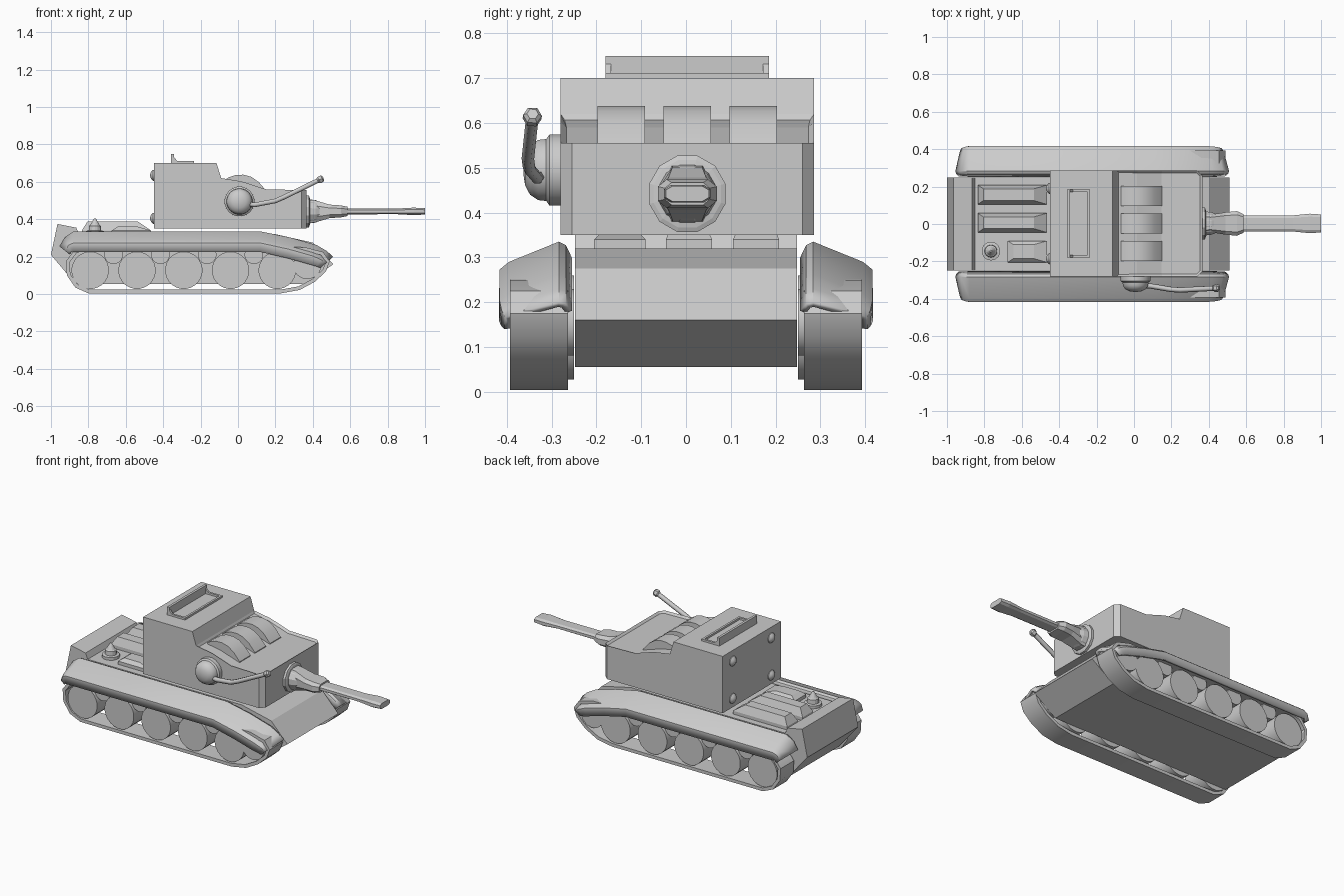
import bpy, bmesh, math
from mathutils import Vector, Matrix

if "Cube" in bpy.data.objects:
    bpy.data.objects.remove(bpy.data.objects["Cube"])


def finish(name, bm, mirror=False, smooth=False):
    bmesh.ops.recalc_face_normals(bm, faces=bm.faces)
    me = bpy.data.meshes.new(name)
    bm.to_mesh(me)
    bm.free()
    ob = bpy.data.objects.new(name, me)
    bpy.context.collection.objects.link(ob)
    if mirror:
        m = ob.modifiers.new("Mirror", 'MIRROR')
        m.use_axis = (False, True, False)
    if smooth:
        bpy.context.view_layer.objects.active = ob
        ob.select_set(True)
        bpy.ops.object.shade_smooth_by_angle(angle=math.radians(35))
        ob.select_set(False)
    return ob


def loft(bm, rings, closed=True, caps=True):
    vs = [[bm.verts.new(p) for p in r] for r in rings]
    n = len(vs[0])
    for a, b in zip(vs, vs[1:]):
        for i in range(n if closed else n - 1):
            j = (i + 1) % n
            bm.faces.new((a[i], a[j], b[j], b[i]))
    if caps:
        bm.faces.new(vs[0])
        bm.faces.new(vs[-1])


def prism(bm, pts, y0, y1):
    loft(bm, [[(x, y, z) for x, z in pts] for y in (y0, y1)])


def box(bm, x0, x1, y0, y1, z0, z1):
    prism(bm, [(x0, z0), (x1, z0), (x1, z1), (x0, z1)], y0, y1)


def lathe(bm, origin, axis, prof, n):
    # prof is a list of (distance along axis, radius)
    q = Vector((0, 0, 1)).rotation_difference(Vector(axis))
    ang = [2 * math.pi * (i + .5) / n for i in range(n)]
    loft(bm, [[Vector(origin) + q @ Vector((r * math.cos(a), r * math.sin(a), d)) for a in ang]
              for d, r in prof])


# hull
bm = bmesh.new()
prism(bm, [(-1, .21), (-.965, .375), (-.865, .355), (-.85, .32), (.2, .32), (.40, .275),
           (.51, .16), (.36, .055), (-.87, .055)], -.248, .248)
finish("hull", bm)

# track bands: outer loop with an inward offset loop
track = [(-.8, .004), (.23, .004), (.33, .022), (.41, .065), (.47, .12), (.49, .175), (.455, .225),
         (.36, .25), (-.8, .26), (-.875, .235), (-.92, .175), (-.915, .1), (-.87, .035)]
inner = []
for i, p in enumerate(track):
    a, b, c = Vector(track[i - 1]), Vector(p), Vector(track[(i + 1) % len(track)])
    d1, d2 = (b - a).normalized(), (c - b).normalized()
    n = Vector((-d1.y - d2.y, d1.x + d2.x)).normalized()
    inner.append(tuple(b + n * .02))
bm = bmesh.new()
rings = [[(x, y, z) for x, z in pts] for pts, y in
         ((track, .263), (track, .393), (inner, .393), (inner, .263), (track, .263))]
loft(bm, rings, caps=False)
bmesh.ops.remove_doubles(bm, verts=bm.verts, dist=1e-5)
finish("track_band", bm, mirror=True, smooth=True)

# road wheels, idler and return rollers
bm = bmesh.new()
for i in range(5):
    lathe(bm, (-.79 + .25 * i, .25, .127), (0, 1, 0), [(0, .1), (.135, .1)], 24)
lathe(bm, (.37, .25, .155), (0, 1, 0), [(0, .075), (.135, .075)], 24)
for i in range(4):
    lathe(bm, (-.665 + .25 * i, .25, .21), (0, 1, 0), [(0, .05), (.12, .05)], 16)
finish("road_wheels", bm, mirror=True, smooth=True)

# fenders: (x, top z, drop scale, tilt, plan inset) stations
cross = [(.255, -.035), (.268, -.008), (.284, 0), (.395, -.045), (.416, -.062), (.417, -.11)]
stations = [(-.955, .255, .4, .5, .012), (-.925, .305, .7, .3, .004), (-.88, .335, 1, 0, 0),
            (.12, .335, 1, 0, 0), (.28, .302, 1, .15, 0), (.42, .262, .95, .3, 0),
            (.475, .23, .75, .5, .004), (.508, .2, .55, .6, .012)]
bm = bmesh.new()
loft(bm, [[(x + (d * t if x > 0 else -d * t), y - (ins if y > .39 else 0), z + d * k)
           for y, d in cross] for x, z, k, t, ins in stations], closed=False, caps=False)
fender = finish("fender", bm, mirror=True, smooth=True)
s = fender.modifiers.new("Thickness", 'SOLIDIFY')
s.thickness = .014
s.offset = -1

# turret body with chamfered front corners and a recessed sloping roof
bm = bmesh.new()
prism(bm, [(-.45, .35), (.365, .35), (.365, .555), (.15, .56), (.02, .602), (-.09, .62),
           (-.115, .70), (-.45, .70)], -.28, .286)
edges = [e for e in bm.edges if all(v.co.x > .36 for v in e.verts)
         and abs(e.verts[0].co.z - e.verts[1].co.z) > .1]
bmesh.ops.bevel(bm, geom=edges, offset=.026, segments=1, affect='EDGES')
bmesh.ops.recalc_face_normals(bm, faces=bm.faces)
roof = [f for f in bm.faces if f.normal.z > .8 and f.calc_center_median().x > -.1]
bmesh.ops.inset_region(bm, faces=roof, thickness=.013, depth=-.012)
finish("turret", bm)

# three curved roof ribs
bm = bmesh.new()
for y in (-.145, .003, .15):
    prism(bm, [(-.07, .58), (-.07, .612), (-.045, .626), (-.01, .637), (.03, .638), (.07, .627),
               (.11, .6), (.15, .553), (.15, .53)], y - .053, y + .053)
finish("roof_ribs", bm, smooth=True)

# roof hatch frame with raised rear wall
bm = bmesh.new()
box(bm, -.357, -.342, -.18, .185, .69, .75)
box(bm, -.248, -.235, -.18, .185, .69, .712)
for y in (-.18, .172):
    prism(bm, [(-.345, .69), (-.345, .735), (-.325, .712), (-.245, .712), (-.245, .69)], y, y + .013)
finish("hatch_frame", bm)

# rear bolts
bm = bmesh.new()
for y in (-.185, .19):
    for z in (.405, .635):
        lathe(bm, (-.44, y, z), (-1, 0, 0), [(0, .031), (.014, .03), (.024, .02), (.03, .006)], 14)
finish("rear_bolts", bm, smooth=True)

# side ball mount
bm = bmesh.new()
lathe(bm, (.008, -.27, .495), (0, -1, 0),
      [(0, .08), (.035, .08), (.042, .07), (.06, .068), (.078, .056), (.089, .035), (.093, .01)], 20)
finish("side_ball_mount", bm, smooth=True)

# bent side pipe
cu = bpy.data.curves.new("side_pipe", 'CURVE')
cu.dimensions = '3D'
cu.bevel_depth = .014
cu.bevel_resolution = 1
cu.use_fill_caps = True
pts = [(.02, -.325, .485), (.09, -.332, .477), (.2, -.35, .498), (.25, -.353, .52), (.44, -.343, .613)]
sp = cu.splines.new('POLY')
sp.points.add(len(pts) - 1)
for p, c in zip(sp.points, pts):
    p.co = (*c, 1)
bpy.context.collection.objects.link(bpy.data.objects.new("side_pipe", cu))
bm = bmesh.new()
lathe(bm, (.425, -.344, .606), (.9, .05, .42), [(0, .014), (.008, .021), (.026, .021), (.034, .013)], 6)
finish("pipe_tip", bm)

# gun mantlet
bm = bmesh.new()
lathe(bm, (.355, .003, .442), (1, 0, 0), [(0, .088), (.024, .088), (.028, .078), (.03, .066), (.06, .062), (.1, .045)], 12)
finish("gun_mantlet", bm)


def gun(name, secs):
    # octagonal sections: (x, half width, half height)
    bm = bmesh.new()
    loft(bm, [[(x, .003 + w * u, .442 + h * v) for u, v in
               ((1, .5), (.7, 1), (-.7, 1), (-1, .5), (-1, -.5), (-.7, -1), (.7, -1), (1, -.5))]
              for x, w, h in secs])
    finish(name, bm)


gun("gun_sleeve", [(.38, .05, .062), (.41, .047, .06), (.49, .06, .036), (.55, .066, .032), (.585, .05, .025)])
gun("gun_barrel", [(.57, .042, .016), (.85, .043, .015), (.94, .052, .02), (1, .048, .017)])

# rear deck: engine covers, hatch and vent
bm = bmesh.new()
for x0, x1, y0, y1, h in ((-.835, -.465, .105, .208, .387), (-.835, -.465, -.045, .058, .387),
                          (-.675, -.465, -.205, -.09, .36)):
    loft(bm, [[(x0, y0, .31), (x1, y0, .31), (x1, y1, .31), (x0, y1, .31)],
              [(x0, y0, .34), (x1, y0, .34), (x1, y1, .34), (x0, y1, .34)],
              [(x0 + .03, y0 + .02, h), (x1 - .07, y0 + .02, h),
               (x1 - .07, y1 - .02, h), (x0 + .03, y1 - .02, h)]])
finish("engine_covers", bm)
bm = bmesh.new()
lathe(bm, (-.765, -.145, .31), (0, 0, 1), [(0, .05), (.027, .05), (.03, .034), (.055, .032), (.06, .025), (.095, .005)], 14)
finish("deck_vent", bm)
